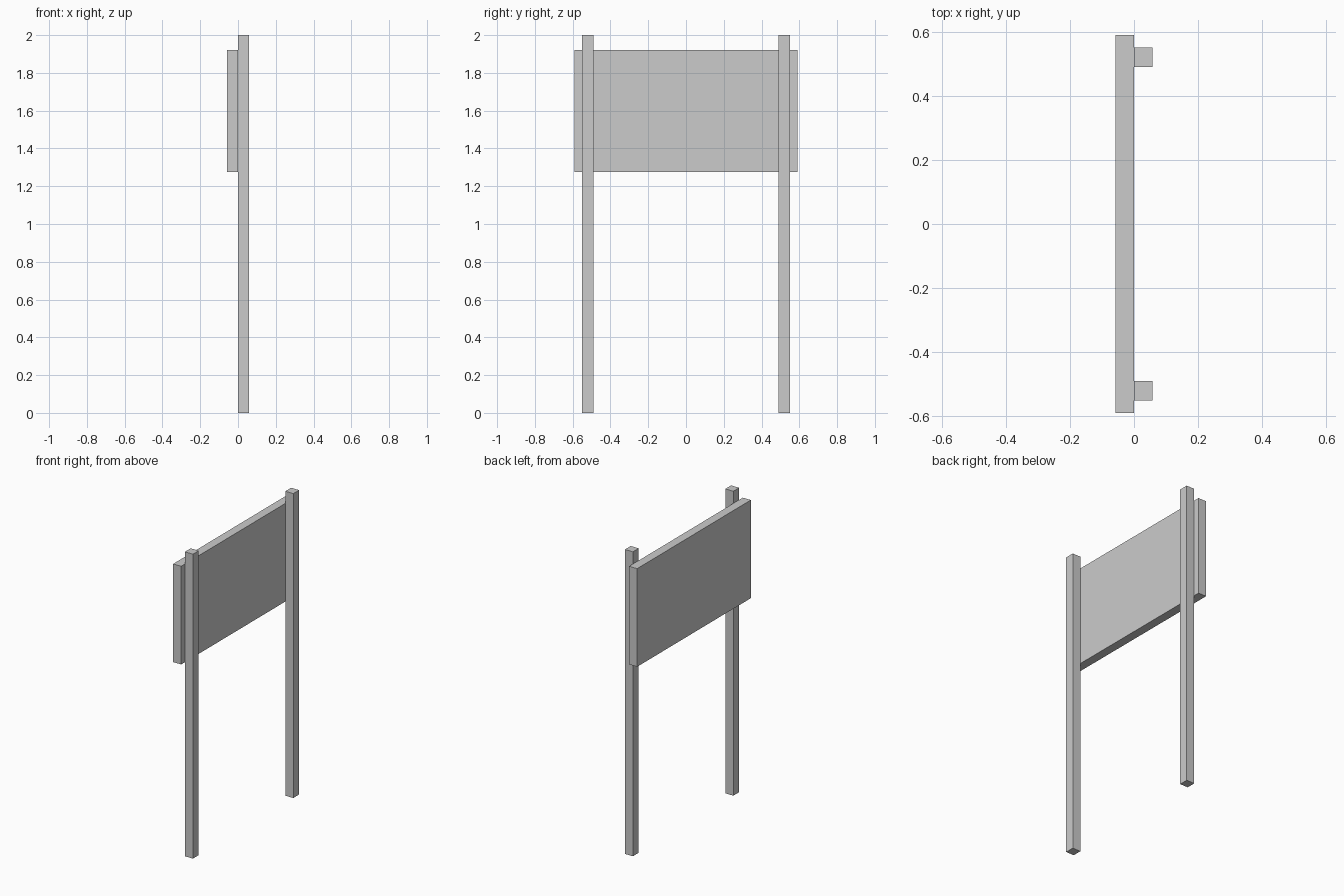
import bpy
from mathutils import Vector

if "Cube" in bpy.data.objects:
    bpy.data.objects.remove(bpy.data.objects["Cube"])


def box(name, lo, hi):
    """Axis-aligned box between two corners."""
    lo, hi = Vector(lo), Vector(hi)
    bpy.ops.mesh.primitive_cube_add(size=1, location=(lo + hi) / 2)
    ob = bpy.context.object
    ob.name = name
    ob.scale = hi - lo
    bpy.ops.object.transform_apply(location=False, rotation=False, scale=True)
    return ob


DEPTH = 0.058   # thickness of both board and posts
POST_Y = 0.521  # post centre distance from the middle
POST_W = 0.06

# Sign board, mounted on the -x side of the posts
box("sign_board", (-DEPTH, -0.59, 1.275), (0, 0.59, 1.92))

# Two square posts
for side, s in (("left", -1), ("right", 1)):
    y = s * POST_Y
    box(side + "_post", (0, y - POST_W / 2, 0), (DEPTH, y + POST_W / 2, 2))
